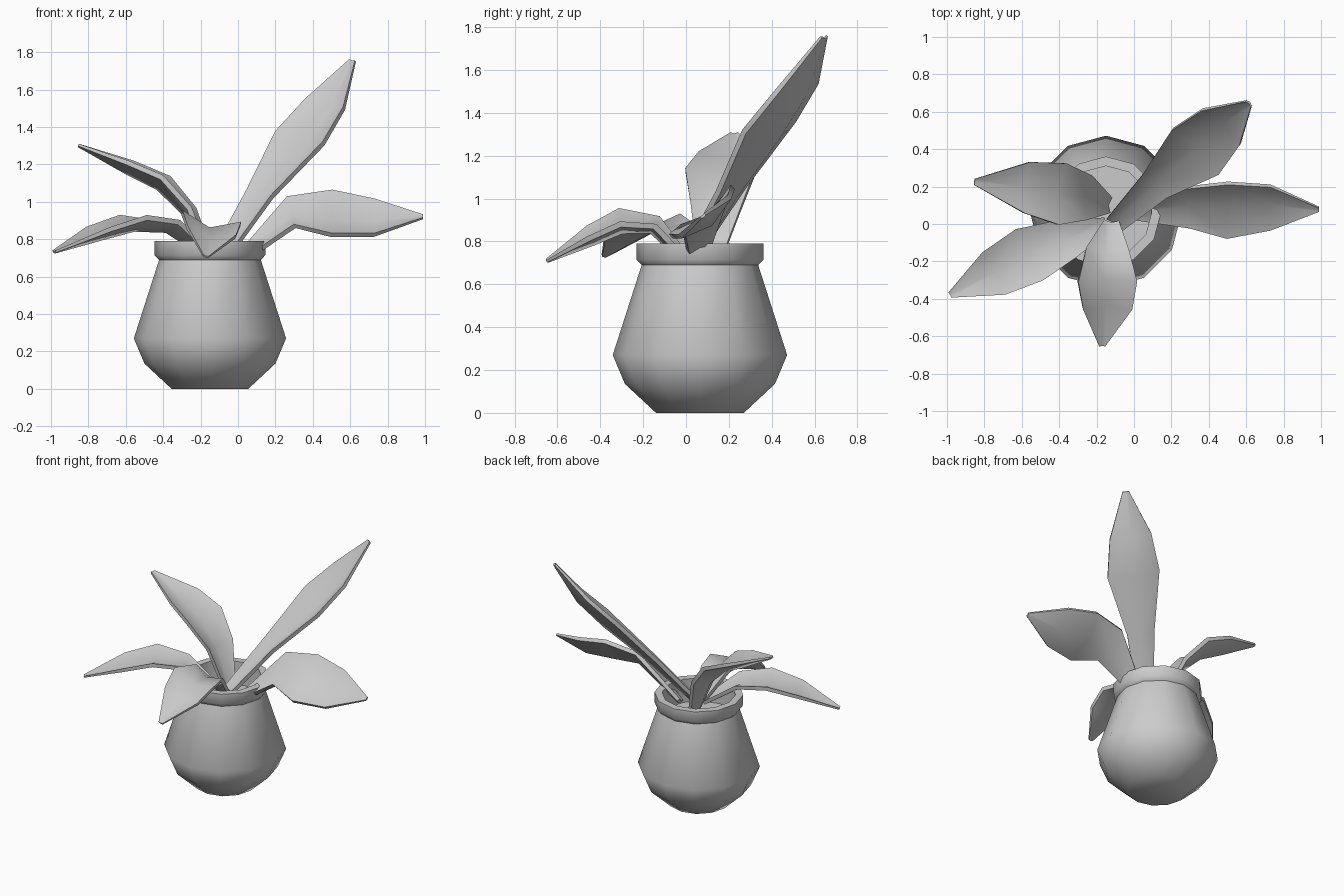
import bpy, bmesh, math
from mathutils import Vector

if "Cube" in bpy.data.objects:
    bpy.data.objects.remove(bpy.data.objects["Cube"])


def finish(name, bm, angle):
    bmesh.ops.recalc_face_normals(bm, faces=bm.faces)
    me = bpy.data.meshes.new(name)
    bm.to_mesh(me)
    bm.free()
    ob = bpy.data.objects.new(name, me)
    bpy.context.collection.objects.link(ob)
    bpy.ops.object.select_all(action='DESELECT')
    ob.select_set(True)
    bpy.context.view_layer.objects.active = ob
    bpy.ops.object.shade_smooth_by_angle(angle=math.radians(angle))
    return ob


def loft(bm, rings):
    """Bridge closed rings of points and cap both ends."""
    rows = [[bm.verts.new(p) for p in r] for r in rings]
    for a, b in zip(rows, rows[1:]):
        for i in range(len(a)):
            j = (i + 1) % len(a)
            bm.faces.new((a[i], a[j], b[j], b[i]))
    bm.faces.new(rows[0])
    bm.faces.new(rows[-1])


# Twelve-sided pot with a collar; the last ring caps the inside as soil
SIDES = 12
CENTRE = Vector((-0.15, 0.065, 0))
profile = [(0.205, 0), (0.35, 0.135), (0.407, 0.27), (0.272, 0.69),
           (0.296, 0.715), (0.296, 0.79), (0.245, 0.79), (0.245, 0.62)]
bm = bmesh.new()
loft(bm, [[CENTRE + Vector((r * math.cos(2 * math.pi * i / SIDES),
                            r * math.sin(2 * math.pi * i / SIDES), z))
           for i in range(SIDES)] for r, z in profile])
finish("pot", bm, 55)

# Leaves: folded blades along a five-point path, thinning to the tip
SHAPE = (0.25, 0.72, 1.0, 0.83, 0.1)
THICKNESS = (0.025, 0.028, 0.028, 0.025, 0.012)


def leaf(name, path, side, width, fold=0.2, shape=SHAPE):
    pts = [Vector(p) for p in path]
    rings = []
    for i, p in enumerate(pts):
        t = (pts[min(i + 1, 4)] - pts[max(i - 1, 0)]).normalized()
        s = Vector(side)
        s = (s - t * s.dot(t) * 0.5).normalized()
        n = s.cross(t).normalized()
        if n.z < 0:
            n = -n
        w = width * shape[i]
        top = [p - s * w / 2, p - n * w * fold, p + s * w / 2]
        rings.append(top + [q - n * THICKNESS[i] for q in reversed(top)])
    bm = bmesh.new()
    loft(bm, rings)
    finish(name, bm, 45)


leaf("leaf_back_right",
     [(-0.11, -0.01, 0.70), (0.11, 0.2, 1.05), (0.325, 0.38, 1.35),
      (0.46, 0.51, 1.53), (0.61, 0.64, 1.76)], (0.7, -0.7, -0.2), 0.35,
     shape=(0.3, 0.52, 1.0, 0.8, 0.12))
leaf("leaf_right",
     [(0.0, 0.05, 0.70), (0.28, 0.08, 0.955), (0.5, 0.065, 0.95),
      (0.73, 0.08, 0.925), (0.99, 0.075, 0.925)], (0, -0.75, -0.6), 0.37,
     fold=0.14, shape=(0.2, 0.7, 1.0, 0.8, 0.07))
leaf("leaf_front",
     [(-0.12, 0.02, 0.72), (-0.14, -0.13, 0.90), (-0.14, -0.31, 0.925),
      (-0.14, -0.46, 0.85), (-0.17, -0.655, 0.715)], (1, 0, -0.2), 0.32)
leaf("leaf_back_left",
     [(-0.12, 0.1, 0.66), (-0.235, 0.14, 0.97), (-0.38, 0.16, 1.14),
      (-0.57, 0.195, 1.22), (-0.85, 0.225, 1.31)], (0.1, 1, 0), 0.33)
leaf("leaf_front_left",
     [(-0.14, 0.0, 0.72), (-0.36, -0.08, 0.90), (-0.56, -0.165, 0.93),
      (-0.75, -0.265, 0.865), (-0.985, -0.38, 0.74)], (0.5, -0.86, 0), 0.31)
